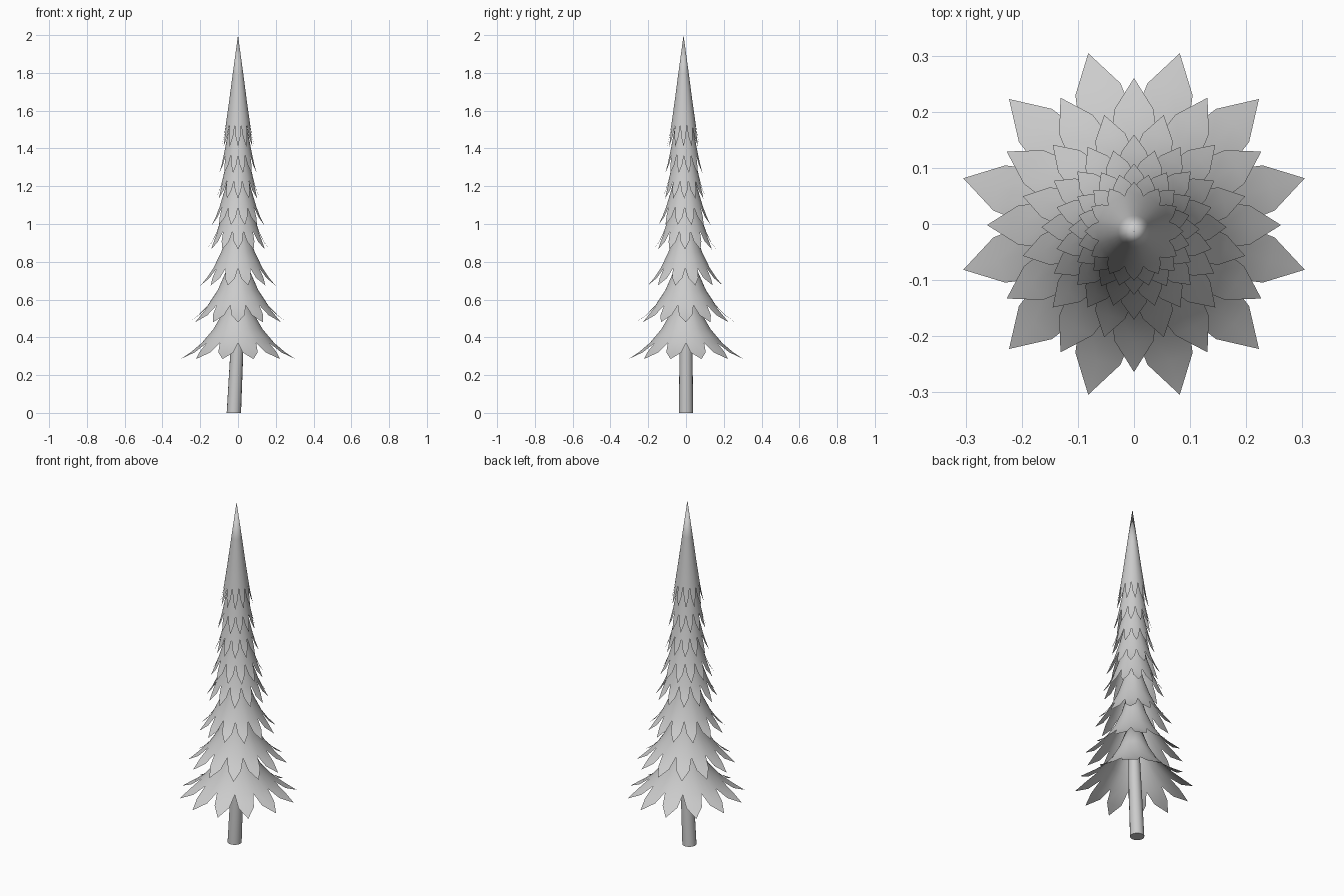
import bpy, bmesh, math

if "Cube" in bpy.data.objects:
    bpy.data.objects.remove(bpy.data.objects["Cube"])

LEAVES = 12
# skirt profiles: (radius fraction, height fraction), apex to leaf tip
WIDE = [(0, 1), (.25, .53), (.41, .34), (.61, .18), (.80, .075), (1, 0)]
SLIM = [(0, 1), (.32, .65), (.54, .40), (.74, .19), (.85, .09), (1, 0)]


def finish(bm, name):
    bmesh.ops.recalc_face_normals(bm, faces=bm.faces)
    me = bpy.data.meshes.new(name)
    bm.to_mesh(me)
    bm.free()
    ob = bpy.data.objects.new(name, me)
    bpy.context.collection.objects.link(ob)
    for p in me.polygons:
        p.use_smooth = True
    return ob


def skirt(name, R, z, H, slim, phase, cy):
    """Flared cone whose rim is cut into pointed leaves."""
    prof = [((1 - slim) * a[0] + slim * b[0], (1 - slim) * a[1] + slim * b[1])
            for a, b in zip(WIDE, SLIM)]
    bm = bmesh.new()

    def vert(k, ang):
        r, h = prof[k]
        return bm.verts.new((R * r * math.cos(ang), cy + R * r * math.sin(ang), z + H * h))

    apex = vert(0, 0)
    cols = []
    step = math.tau / LEAVES
    # columns per leaf: notch, side, tip, side
    for i in range(LEAVES):
        for off, last in ((-15, 3), (-9.5, 4), (0, 5), (9.5, 4)):
            ang = math.radians(phase + off) + i * step
            cols.append([apex] + [vert(k, ang) for k in range(1, last + 1)])
    for i, a in enumerate(cols):
        b = cols[(i + 1) % len(cols)]
        bm.faces.new((apex, a[1], b[1]))
        n = min(len(a), len(b))
        for k in range(1, n - 1):
            bm.faces.new((a[k], a[k + 1], b[k + 1], b[k]))
        longer = a if len(a) > len(b) else b
        bm.faces.new((a[n - 1], longer[n], b[n - 1]))
    return finish(bm, name)


# trunk, leaning slightly
bm = bmesh.new()
N = 16
rings = []
for cx, z, r in ((-.022, 0, .038), (-.005, .35, .034), (.0, .55, .028)):
    rings.append([bm.verts.new((cx + r * math.cos(math.tau * i / N),
                                r * math.sin(math.tau * i / N), z)) for i in range(N)])
for lo, hi in zip(rings, rings[1:]):
    for i in range(N):
        j = (i + 1) % N
        bm.faces.new((lo[i], lo[j], hi[j], hi[i]))
bm.faces.new(rings[0])
bm.faces.new(rings[-1])
trunk = finish(bm, "trunk")
bpy.context.view_layer.objects.active = trunk
trunk.select_set(True)
bpy.ops.object.shade_smooth_by_angle(angle=math.radians(40))

# branch tiers, bottom to top: tip radius, tip height, cone height, slimness
tiers = [(.315, .285, .47, 0), (.262, .48, .50, 0), (.205, .675, .50, .2),
         (.165, .865, .52, .5), (.143, .995, .50, .6), (.117, 1.135, .50, .8),
         (.102, 1.27, .50, 1), (.088, 1.41, .59, 1)]
for i, (R, z, H, slim) in enumerate(tiers):
    skirt(f"branch_tier_{i + 1}", R, z, H, slim, 15 if i % 2 == 0 else 0, -.013 * i / 7)
